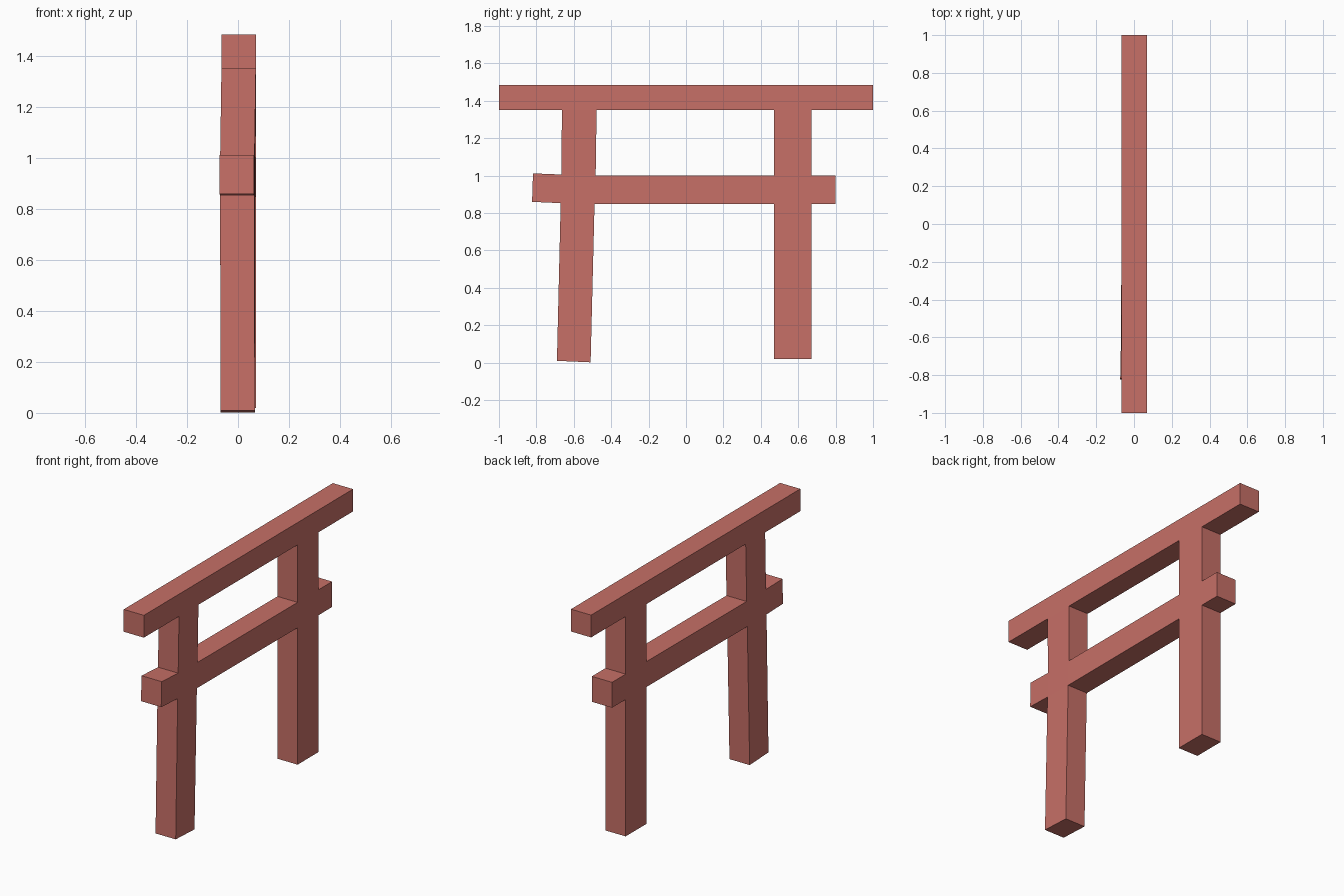
import bpy, bmesh

if "Cube" in bpy.data.objects:
    bpy.data.objects.remove(bpy.data.objects["Cube"])

# Levels of the side profile, bottom to top: six (y, z, x shift) points each.
# The near post and its beam stub lean slightly, hence the small offsets.
levels = [
    [None, (-.69, .01, -.004), (-.51, .002, -.004), (.47, .02, 0), (.67, .02, 0), None],
    [(-.823, .86, -.008), (-.67, .853, -.005), (-.489, .848, -.003), (.47, .848, 0), (.67, .848, 0), (.8, .848, 0)],
    [(-.818, 1.012, -.008), (-.665, 1.006, -.005), (-.483, 1.002, -.003), (.47, 1.002, 0), (.67, 1.002, 0), (.8, 1.002, 0)],
    [(y, 1.35, 0) for y in (-1, -.664, -.478, .47, .67, 1)],
    [(y, 1.485, 0) for y in (-1, -.664, -.478, .47, .67, 1)],
]
# Filled cells per band: legs, tie beam, upper posts, top beam
bands = [(1, 3), range(5), (1, 3), range(5)]
X0, X1 = -.065, .07

bm = bmesh.new()


def column(p):
    if p is None:
        return None
    y, z, s = p
    return [bm.verts.new((x + s, y, z)) for x in (X0, X1)]


grid = [[column(p) for p in row] for row in levels]

# Broad faces of the frame, and a record of the boundary edges
edges = {}
for r, cols in enumerate(bands):
    for c in cols:
        loop = [(r, c), (r, c + 1), (r + 1, c + 1), (r + 1, c)]
        bm.faces.new([grid[i][j][1] for i, j in loop])
        bm.faces.new([grid[i][j][0] for i, j in reversed(loop)])
        for a, b in zip(loop, loop[1:] + loop[:1]):
            if (b, a) in edges:
                del edges[(b, a)]
            else:
                edges[(a, b)] = True

# Thickness of the timbers, only around the boundary
for (i, j), (k, l) in edges:
    a, b = grid[i][j], grid[k][l]
    bm.faces.new((a[1], a[0], b[0], b[1]))

bmesh.ops.recalc_face_normals(bm, faces=bm.faces)
mesh = bpy.data.meshes.new("gate_frame")
bm.to_mesh(mesh)
bm.free()
gate = bpy.data.objects.new("gate_frame", mesh)
bpy.context.collection.objects.link(gate)

# Red painted timber
mat = bpy.data.materials.new("red_paint")
mat.diffuse_color = (.57, .16, .135, 1)
mat.use_nodes = True
mat.node_tree.nodes["Principled BSDF"].inputs["Base Color"].default_value = mat.diffuse_color
mesh.materials.append(mat)
